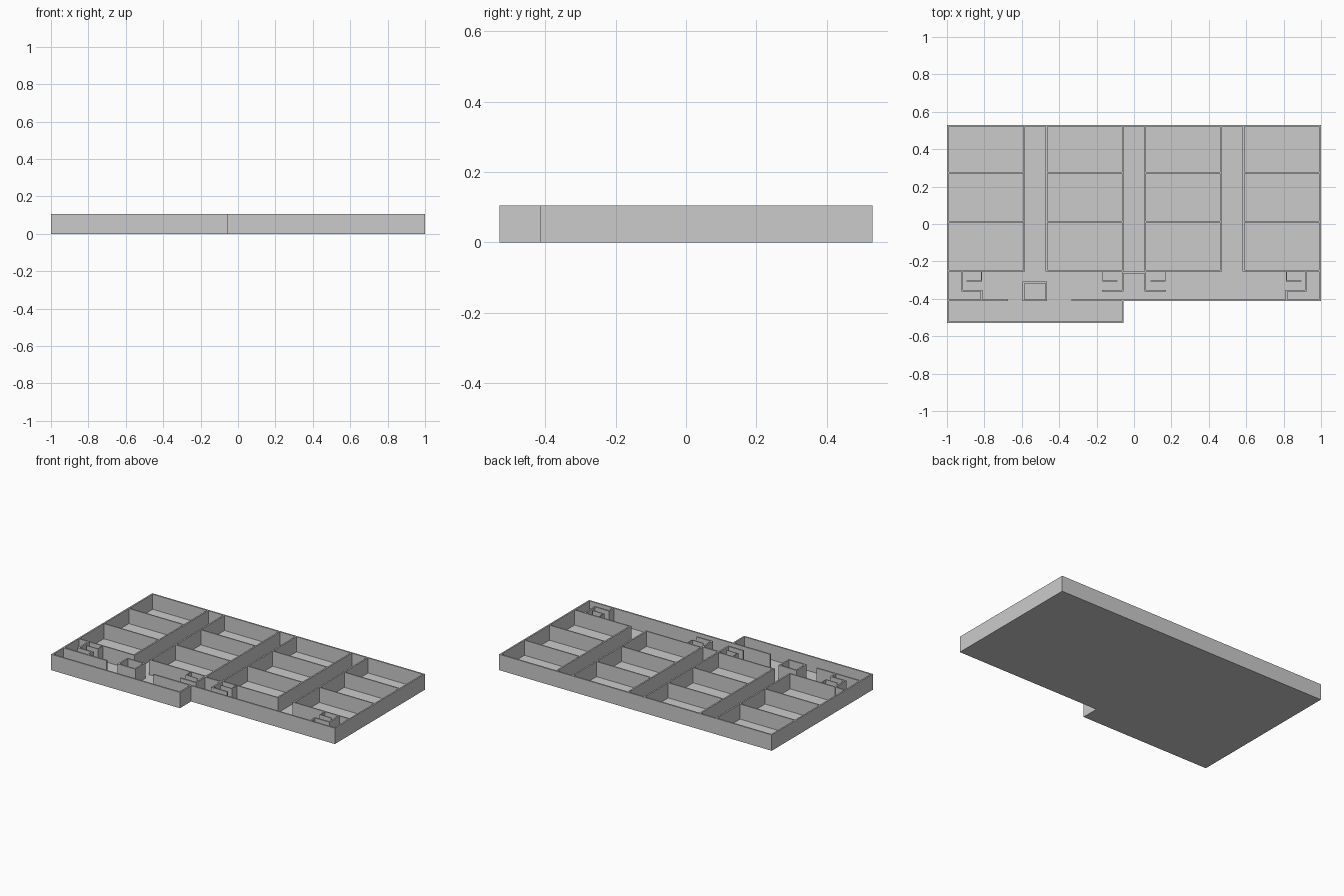
import bpy
import bmesh

if "Cube" in bpy.data.objects:
    bpy.data.objects.remove(bpy.data.objects["Cube"])

TOP = 0.105      # wall top
FLOOR = 0.005    # slab thickness
T = 0.01         # main wall thickness
THIN = 0.005     # light partition thickness


def add_box(bm, x0, x1, y0, y1, z0, z1):
    v = [bm.verts.new((x, y, z)) for z in (z0, z1)
         for x, y in ((x0, y0), (x1, y0), (x1, y1), (x0, y1))]
    for f in ((3, 2, 1, 0), (4, 5, 6, 7), (0, 1, 5, 4),
              (1, 2, 6, 5), (2, 3, 7, 6), (3, 0, 4, 7)):
        bm.faces.new([v[i] for i in f])


def finish(name, bm):
    me = bpy.data.meshes.new(name)
    bm.to_mesh(me)
    bm.free()
    ob = bpy.data.objects.new(name, me)
    bpy.context.collection.objects.link(ob)
    return ob


def walls(name, segments, t):
    """Straight wall runs given by centre lines (x0, y0, x1, y1)."""
    bm = bmesh.new()
    h = t / 2
    for x0, y0, x1, y1 in segments:
        add_box(bm, min(x0, x1) - h, max(x0, x1) + h,
                min(y0, y1) - h, max(y0, y1) + h, FLOOR, TOP)
    return finish(name, bm)


# L-shaped floor slab
bm = bmesh.new()
outline = [(-1, -.53), (-.055, -.53), (-.055, -.413), (1, -.413), (1, .53), (-1, .53)]
face = bm.faces.new([bm.verts.new((x, y, 0)) for x, y in outline])
ext = bmesh.ops.extrude_face_region(bm, geom=[face])
bmesh.ops.translate(bm, vec=(0, 0, FLOOR),
                    verts=[g for g in ext['geom'] if isinstance(g, bmesh.types.BMVert)])
bmesh.ops.recalc_face_normals(bm, faces=bm.faces)
finish("floor_slab", bm)

# Outer walls
E, N, S, F = .995, .525, -.525, -.408
walls("outer_walls", [
    (-E, S, -E, N), (-E, N, E, N), (E, F, E, N),
    (-.06, F, E, F), (-.06, S, -.06, F), (-E, S, -.06, S)], T)

# Lobby wall with a wide entrance gap
walls("lobby_wall", [(-E, F, -.68, F), (-.33, F, -.06, F)], T)

# Four blocks of three rooms, separated by corridors
BACK = -.25
blocks = [(-E, -.587), (-.468, -.06), (.06, .466), (.585, E)]
sides = [(x, BACK, x, N) for b in blocks for x in b if abs(x) < E]
walls("corridor_side_walls", sides, T)
walls("room_dividers", [(a, y, b, y) for a, b in blocks
                        for y in (.275, .013, BACK)], .008)
walls("shaft_end_wall", [(-.06, -.26, .06, -.26)], T)

# Washroom enclosures: outer corner pair and central pair, mirrored
corner, central, screens = [], [], []
for s in (-1, 1):
    corner += [(s * .918, BACK, s * .918, -.357),
               (s * .918, -.357, s * .815, -.357),
               (s * .815, -.357, s * .815, F)]
    central += [(s * .06, BACK, s * .06, -.357),
                (s * .06, -.357, s * .167, -.357)]
    screens += [(s * .815, BACK, s * .815, -.304),
                (s * .815, -.304, s * .893, -.304),
                (s * .167, BACK, s * .167, -.304),
                (s * .167, -.304, s * .09, -.304)]
walls("corner_washroom_walls", corner, T)
walls("central_washroom_walls", central, T)
walls("washroom_screens", screens, THIN)

# Square reception booth
a, b, c, d = -.591, -.469, F, -.312
walls("reception_booth", [(a, c, a, d), (a, d, b, d), (b, d, b, c), (a, c, b, c)], T)
